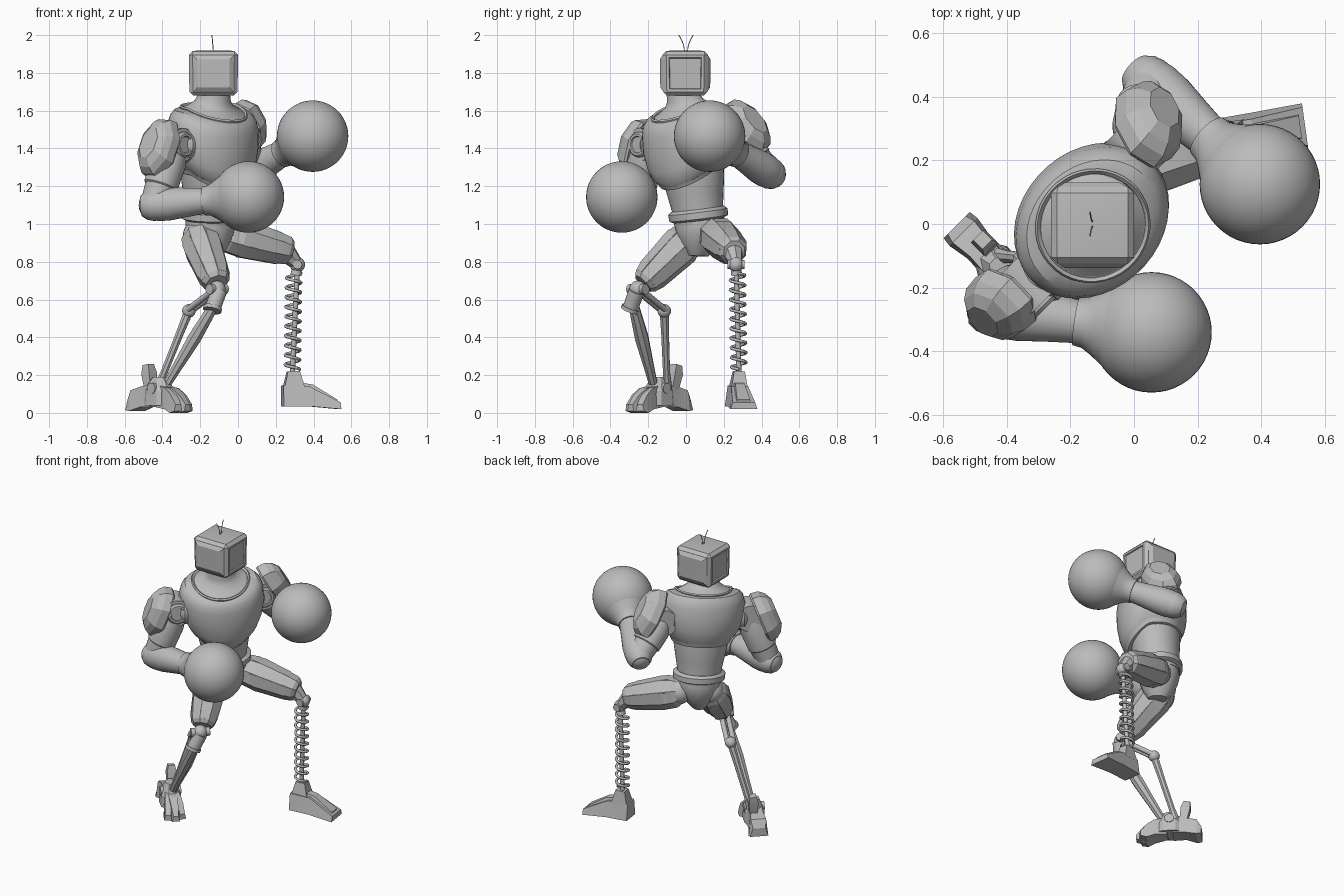
import bpy, bmesh, math
from mathutils import Vector as V

cube = bpy.data.objects.get("Cube")
if cube:
    bpy.data.objects.remove(cube)

grey = bpy.data.materials.new("plain grey")
grey.use_nodes = True
grey.diffuse_color = (0.5, 0.5, 0.5, 1)
grey.node_tree.nodes["Principled BSDF"].inputs["Base Color"].default_value = (0.5, 0.5, 0.5, 1)

Z = V((0, 0, 1))
LEFT = V((1, 1, 0)).normalized()     # body is turned 45 degrees
FRONT = V((1, -1, 0)).normalized()
MID = V((-0.14, 0, 0))


def body(l, f, z):
    return MID + LEFT * l + FRONT * f + Z * z


def finish(name, bm, angle=32):
    bmesh.ops.recalc_face_normals(bm, faces=bm.faces)
    for f in bm.faces:
        f.smooth = True
    for e in bm.edges:
        e.smooth = e.calc_face_angle(0) < math.radians(angle)
    mesh = bpy.data.meshes.new(name)
    bm.to_mesh(mesh)
    bm.free()
    mesh.materials.append(grey)
    ob = bpy.data.objects.new(name, mesh)
    bpy.context.collection.objects.link(ob)


def skin(name, rings, angle=32):
    bm = bmesh.new()
    loops = [[bm.verts.new(p) for p in r] for r in rings]
    n = len(loops[0])
    for a, b in zip(loops, loops[1:]):
        for i in range(n):
            bm.faces.new((a[i], a[(i + 1) % n], b[(i + 1) % n], b[i]))
    bm.faces.new(loops[0][::-1])
    bm.faces.new(loops[-1])
    finish(name, bm, angle)


def limb(name, p0, p1, profile, sides=24, hint=FRONT, warp=None, angle=32):
    """Loft elliptical rings (t, rx, ry) from p0 to p1."""
    p0, p1 = V(p0), V(p1)
    y = (p1 - p0).normalized().cross(V(hint)).normalized()
    x = y.cross(p1 - p0).normalized()
    rings = []
    for row in profile:
        t, rx, ry = row[0], row[1], row[-1]
        ring = []
        for i in range(sides):
            a = math.tau * (i + 0.5) / sides
            p = p0.lerp(p1, t) + x * rx * math.cos(a) + y * ry * math.sin(a)
            ring.append(warp(p) if warp else p)
        rings.append(ring)
    skin(name, rings, angle)


def rod(name, p0, p1, r0, r1=None, sides=16):
    limb(name, p0, p1, [(0, r0), (1, r1 or r0)], sides)


def ball(name, c, r, seg=24):
    bm = bmesh.new()
    bmesh.ops.create_uvsphere(bm, u_segments=seg, v_segments=seg // 2, radius=r)
    bmesh.ops.translate(bm, vec=V(c), verts=bm.verts)
    finish(name, bm)


def wedge(name, origin, direction, stations):
    """Flat-sided loft; stations are (s, bottom half width, top half width, z0, z1)."""
    d = V(direction).normalized()
    w = Z.cross(d)
    rings = []
    for s, wb, wt, z0, z1 in stations:
        c = V(origin) + d * s
        rings.append([c - w * wb + Z * z0, c + w * wb + Z * z0, c + w * wt + Z * z1, c - w * wt + Z * z1])
    skin(name, rings, 20)


def wire(name, pts, r):
    cu = bpy.data.curves.new(name, 'CURVE')
    cu.dimensions = '3D'
    cu.bevel_depth = r
    cu.bevel_resolution = 1
    cu.use_fill_caps = True
    sp = cu.splines.new('POLY')
    sp.points.add(len(pts) - 1)
    for q, p in zip(sp.points, pts):
        q.co = (*p, 1)
    cu.materials.append(grey)
    bpy.context.collection.objects.link(bpy.data.objects.new(name, cu))


# Head: bevelled box, raised screens front and back, sunk panels at the sides
bm = bmesh.new()
bmesh.ops.create_cube(bm, size=1)
for v in bm.verts:
    k = 1 if v.co.z > 0 else 0.97
    v.co = V((v.co.x * 0.262 * k - 0.13, v.co.y * 0.242 * k - 0.004, v.co.z * 0.235 + 1.797))
bmesh.ops.bevel(bm, geom=bm.edges[:], offset=0.02, segments=1, affect='EDGES', profile=0.5)
bm.normal_update()
for f in [f for f in bm.faces if f.calc_area() > 0.02]:
    n = f.normal
    if abs(n.y) > 0.9:
        bmesh.ops.inset_region(bm, faces=[f], thickness=0.004, depth=0)
        bmesh.ops.inset_region(bm, faces=[f], thickness=0.03, depth=0.014)
    elif abs(n.x) > 0.9:
        bmesh.ops.inset_region(bm, faces=[f], thickness=0.02, depth=0)
        bmesh.ops.inset_region(bm, faces=[f], thickness=0.005, depth=-0.008)
    elif n.z > 0.9:
        bmesh.ops.inset_region(bm, faces=[f], thickness=0.025, depth=0.003)
finish("head", bm, 20)
for side in (-1, 1):
    wire("antenna", [V((-0.13 - 0.008 * t, side * (0.008 + 0.03 * t * t), 1.91 + 0.09 * t))
                     for t in (0, 0.25, 0.5, 0.75, 1)], 0.0025)


# Torso: leaning axis, front of the chest drawn downward, most of all at the ribs
def dip(p):
    low = min(1, max(0, (1.48 - p.z) / 0.15))
    return p - Z * (0.3 + 0.25 * low) * max(0, (p - MID).dot(FRONT))


hip_c, neck_c = V((-0.146, 0.071, 1.0)), V((-0.129, -0.006, 1.62))


def torso(name, rows, warp=dip):
    limb(name, hip_c, neck_c, [((z - 1) / 0.62, a, b) for z, a, b in rows], 40, LEFT, warp)


torso("chest", [(1.29, .165, .15), (1.3, .197, .178), (1.34, .23, .197), (1.39, .252, .21), (1.46, .266, .218),
                (1.54, .263, .214), (1.58, .25, .204), (1.605, .225, .188), (1.615, .17, .16)])
torso("collar", [(1.59, .175, .17), (1.618, .184, .178), (1.626, .178, .172), (1.618, .168, .162), (1.59, .16, .15)])
torso("neck", [(1.59, .172, .166), (1.615, .165, .158), (1.63, .135, .13), (1.65, .105, .1), (1.68, .088, .086),
               (1.74, .084, .084)])
torso("rib_band", [(1.27, .165, .15), (1.275, .186, .168), (1.3, .198, .178), (1.31, .17, .15)])
torso("abdomen", [(1.0, .135, .13), (1.08, .138, .135), (1.16, .153, .145), (1.24, .168, .157), (1.33, .175, .16)], None)
torso("belt", [(1.02, .14, .13), (1.03, .163, .15), (1.065, .165, .152), (1.08, .142, .138)], None)
limb("pelvis", (-0.146, 0.071, 1.03), (-0.14, 0.065, 0.83),
     [(0, .135, .125), (.15, .14, .13), (.45, .122, .12), (.75, .085, .095), (1, .045, .06)], 16, LEFT)


# Arms
def pad(name, c, out, down):
    c, out = V(c), V(out).normalized()
    limb(name, c - out * 0.06, c + out * 0.06,
         [(0, .165, .112), (.1, .172, .12), (.5, .165, .115), (.78, .138, .095), (1, .09, .06)], 8, down, angle=15)


def arm(side, shoulder, elbow, fist, out, pad_c):
    s, e, g = V(shoulder), V(elbow), V(fist)
    rod(side + "_shoulder_joint", s - FRONT * 0.085, s + FRONT * 0.07, 0.088, sides=28)
    limb(side + "_shoulder_cap", s + FRONT * 0.06, s + FRONT * 0.09,
         [(0, .068), (.6, .068), (1, .058), (1, .045), (.75, .042)], 28, Z)
    limb(side + "_shoulder_socket", MID + Z * s.z, s, [(.5, .1), (.85, .1), (1, .07)], 24, Z)
    limb(side + "_upper_arm", s, e, [(0, .075), (.3, .095), (.68, .092), (.7, .084), (1, .076)])
    ball(side + "_elbow", e, 0.084)
    axis = (g - e).normalized()
    cuff = g - axis * 0.24
    limb(side + "_forearm", e - axis * 0.07, cuff + axis * 0.05,
         [(0, .055), (.07, .075), (.25, .088), (.4, .088), (.65, .077), (1, .064)], 24, Z)
    limb(side + "_glove_cuff", cuff, g, [(0, .065), (0, .076), (.12, .08), (.25, .098), (.4, .124), (.57, .155)],
         32, Z, angle=40)
    ball(side + "_glove", g, 0.189, 48)
    pad(side + "_shoulder_pad", pad_c, out, e - s)


arm("right", body(-.28, 0, 1.42), (-.442, -.268, 1.1), (.055, -.34, 1.143),
    -LEFT + Z * 0.38, (-.435, -.268, 1.41))
arm("left", body(.28, -.06, 1.46), (.05, .442, 1.27), (.395, .125, 1.465),
    LEFT + Z * 0.6, (.06, .33, 1.525))


# Thighs: faceted core with raised armour plates
def thigh(side, hip, knee, hint):
    h, k, u = V(hip), V(knee), V(hint).normalized()
    limb(side + "_thigh", h, k, [(-.1, .065), (.05, .1), (.3, .108), (.7, .092), (.94, .078), (1, .06)], 8, u, angle=15)
    w = (k - h).normalized().cross(u).normalized()
    for i, d in enumerate((u, -u, w, -w)):
        limb(side + "_thigh_plate", h + d * 0.075, k + d * 0.058,
             [(.12, .03, .03), (.2, .045, .055), (.8, .035, .048), (.93, .02, .038)], 4, d + u * 0.01 * (i > 1), angle=15)
    ball(side + "_hip_joint", h, 0.082)


thigh("right", (-.21, .03, .94), (-.112, -.228, .685), FRONT + Z)
thigh("left", (-.06, .16, .945), (.28, .255, .855), Z)

# Left lower leg: spring around a rod
knee, ankle = V((.315, .265, .785)), V((.288, .28, .21))
ball("left_knee", knee, 0.04)
rod("left_knee_pin", knee - V((0, .045, 0)), knee + V((0, .045, 0)), 0.024)
rod("left_knee_link", (.255, .248, .85), knee, 0.055, 0.034, 8)
rod("left_spring_seat", knee, (.307, .268, .73), 0.024, 0.03)
rod("left_spring_rod", knee, ankle, 0.014)
turns = 10
wire("left_spring", [V((.295, .272, .74)).lerp(ankle + Z * 0.02, i / (turns * 16))
                     + V((math.cos(i * math.tau / 16), math.sin(i * math.tau / 16), 0)) * 0.039
                     for i in range(turns * 16 + 1)], 0.0085)
toe_dir = V((1, .14, 0))
wedge("left_foot", (.235, .265, 0), toe_dir,
      [(0, .06, .045, .035, .145), (.14, .065, .045, .035, .14), (.305, .072, .06, .02, .055)])
wedge("left_foot_ridge", (.235, .265, 0), toe_dir,
      [(.1, .04, .025, .1, .16), (.16, .04, .025, .1, .15), (.29, .045, .035, .04, .07)])
limb("left_ankle", (.295, .277, .13), (.293, .279, .22), [(0, .078, .062), (1, .045, .04)], 4, toe_dir)

# Right lower leg: two struts from a jointed knee
rk, low, rear = V((-.11, -.255, .655)), V((-.135, -.295, .55)), V((-.26, -.115, .54))
ball("right_knee", rk, 0.045)
rod("right_knee_pin", rk - LEFT * 0.06, rk + LEFT * 0.06, 0.028)
rod("right_knee_barrel", (-.1, -.262, .645), low, 0.042)
rod("right_knee_barrel_cap", low.lerp(rk, 0.08), low.lerp(rk, -0.08), 0.05)
for s in (-0.02, 0.02):
    rod("right_rear_link", rk + LEFT * s, rear + LEFT * s, 0.016)
ball("right_rear_joint", rear, 0.036)
foot = V((-.415, -.145, 0))
limb("right_front_shin", low + V((.015, .015, .03)), foot + V((.02, -.02, .12)),
     [(0, .028), (.15, .032), (.4, .038), (.75, .028), (1, .022)], 8)
limb("right_rear_shin", rear, foot + V((-.01, .045, .13)), [(0, .026), (.3, .022), (.8, .02), (1, .028)], 8)

# Right foot: claw with close-set toes, a flared heel and an upright spur
limb("right_foot_hub", foot + Z * 0.04, foot + Z * 0.19, [(0, .11, .07), (.5, .1, .066), (1, .045, .035)], 8, angle=15)
for a, length in ((-14, .19), (0, .21), (14, .19)):
    ang = math.radians(a)
    d = FRONT * math.cos(ang) + LEFT * math.sin(ang)
    wedge("right_toe", foot, d, [(.02, .035, .03, .03, .15), (length * .55, .034, .026, .02, .13),
                                 (length * .8, .03, .022, 0, .095), (length, .024, .016, .01, .045)])
wedge("right_heel", foot, -FRONT, [(.02, .055, .045, .03, .15), (.1, .05, .04, .03, .14),
                                   (.17, .062, .048, .01, .12), (.2, .058, .04, .015, .07)])
limb("right_heel_spur", foot + V((-.045, .07, .1)), foot + V((-.06, .095, .255)), [(0, .03), (.7, .042), (1, .03)], 4)
rod("right_ankle_pin", foot - LEFT * 0.065 + Z * 0.13, foot + LEFT * 0.065 + Z * 0.13, 0.03)
